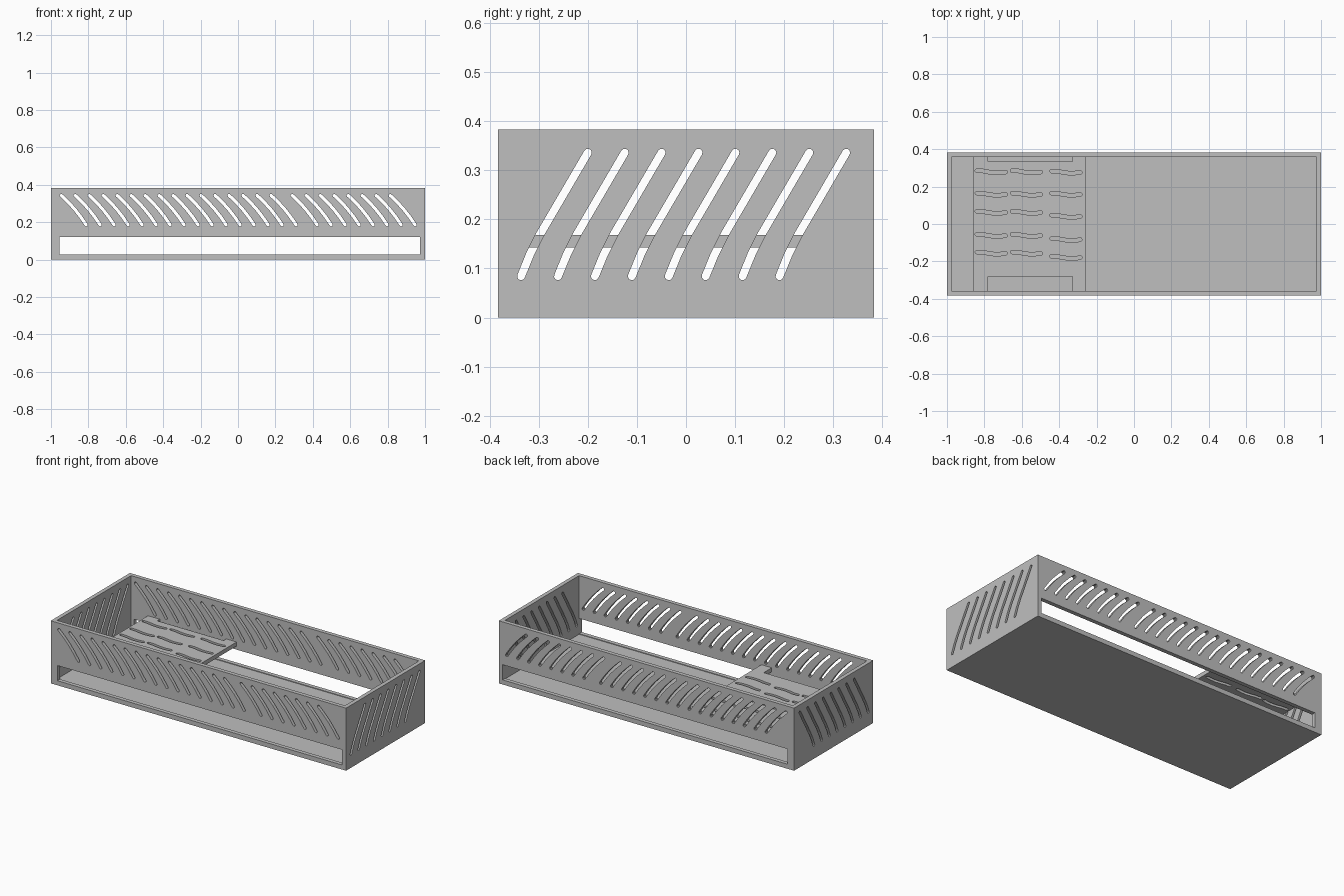
import bpy, bmesh, math
from mathutils import Vector

if "Cube" in bpy.data.objects:
    bpy.data.objects.remove(bpy.data.objects["Cube"], do_unlink=True)

grey = bpy.data.materials.new("plain grey")
grey.use_nodes = True
colour = (0.52, 0.52, 0.52, 1)
grey.diffuse_color = colour
grey.node_tree.nodes["Principled BSDF"].inputs["Base Color"].default_value = colour

HX, HY, H, WALL, FLOOR = 1.0, 0.383, 0.383, 0.025, 0.024


def finish(name, bm):
    bmesh.ops.recalc_face_normals(bm, faces=bm.faces[:])
    mesh = bpy.data.meshes.new(name)
    bm.to_mesh(mesh)
    bm.free()
    mesh.materials.append(grey)
    ob = bpy.data.objects.new(name, mesh)
    bpy.context.collection.objects.link(ob)
    return ob


def add_prism(bm, outline, axis, lo, hi):
    """Extrude a 2D outline along an axis: the outline uses the other two."""
    def at(p, d):
        c = list(p)
        c.insert(axis, d)
        return bm.verts.new(c)
    a = [at(p, lo) for p in outline]
    b = [at(p, hi) for p in outline]
    bm.faces.new(a)
    bm.faces.new(b)
    n = len(a)
    for i in range(n):
        j = (i + 1) % n
        bm.faces.new((a[i], a[j], b[j], b[i]))


def rect(x0, y0, x1, y1):
    return [(x0, y0), (x1, y0), (x1, y1), (x0, y1)]


def slot_outline(path, width, cap=5):
    """Outline of a round-ended slot along a path."""
    pts = [Vector(p) for p in path]
    r = width / 2
    left, right = [], []
    for i, p in enumerate(pts):
        d = (pts[min(i + 1, len(pts) - 1)] - pts[max(i - 1, 0)]).normalized()
        n = Vector((-d.y, d.x)) * r
        left.append(p + n)
        right.append(p - n)

    def round_end(p, start):
        out = []
        for k in range(1, cap):
            t = -math.pi * k / cap
            v = start - p
            out.append(p + Vector((v.x * math.cos(t) - v.y * math.sin(t),
                                   v.x * math.sin(t) + v.y * math.cos(t))))
        return out
    return (left + round_end(pts[-1], left[-1]) + right[::-1]
            + round_end(pts[0], right[0]))


def shifted(path, dx, dy=0):
    return [(x + dx, y + dy) for x, y in path]


def cut(ob, name, bm):
    cutter = finish(name, bm)
    cutter.hide_render = True
    mod = ob.modifiers.new(name, "BOOLEAN")
    mod.operation, mod.solver, mod.object = "DIFFERENCE", "EXACT", cutter
    bpy.context.view_layer.objects.active = ob
    bpy.ops.object.modifier_apply(modifier=mod.name)
    bpy.data.objects.remove(cutter, do_unlink=True)


# Open tray
bm = bmesh.new()
add_prism(bm, rect(-HX, -HY, HX, HY), 2, 0, H)
tray = finish("tray", bm)
bm = bmesh.new()
add_prism(bm, rect(WALL - HX, WALL - HY, HX - WALL, HY - WALL), 2, FLOOR, H + 0.1)
cut(tray, "cavity", bm)

# Long opening and slanted vents through the front and back walls
PITCH = 0.0748
bm = bmesh.new()
add_prism(bm, rect(-0.955, 0.028, 0.974, 0.121), 1, -0.5, 0.5)
long_vent = [(-0.945, 0.343), (-0.912, 0.312), (-0.875, 0.272),
             (-0.842, 0.23), (-0.812, 0.186)]
for start, count in ((0, 16), (1.235, 8)):
    for i in range(count):
        path = shifted(long_vent, start + i * PITCH)
        add_prism(bm, slot_outline(path, 0.017), 1, -0.5, 0.5)
cut(tray, "long_wall_cutter", bm)

# Slanted vents through both end walls
bm = bmesh.new()
end_vent = [(-0.336, 0.084), (-0.318, 0.128), (-0.297, 0.17), (-0.2, 0.336)]
for i in range(8):
    path = shifted(end_vent, i * 0.0752)
    add_prism(bm, slot_outline(path, 0.016), 0, -1.2, 1.2)
cut(tray, "end_wall_cutter", bm)

# Raised shelf with notched front and back edges
IN = HY - WALL + 0.004
bm = bmesh.new()
outline = [(-0.86, -IN), (-0.78, -IN), (-0.78, -0.28), (-0.33, -0.28),
           (-0.33, -IN), (-0.26, -IN), (-0.26, IN), (-0.33, IN),
           (-0.33, 0.333), (-0.78, 0.333), (-0.78, IN), (-0.86, IN)]
add_prism(bm, outline, 2, 0.143, 0.168)
shelf = finish("shelf", bm)

# Wavy vents in the shelf
wave = [(-0.077, 0.007), (-0.045, 0.006), (-0.015, 0.0), (0.015, -0.004),
        (0.045, -0.004), (0.077, 0.0)]
rows = (0.28, 0.16, 0.063, -0.06, -0.155)
low_rows = (0.278, 0.16, 0.042, -0.082, -0.178)
bm = bmesh.new()
for x, ys in ((-0.763, rows), (-0.575, rows), (-0.364, low_rows)):
    for y in ys:
        add_prism(bm, slot_outline(shifted(wave, x, y - 0.002), 0.019), 2, 0.1, 0.2)
cut(shelf, "shelf_cutter", bm)
